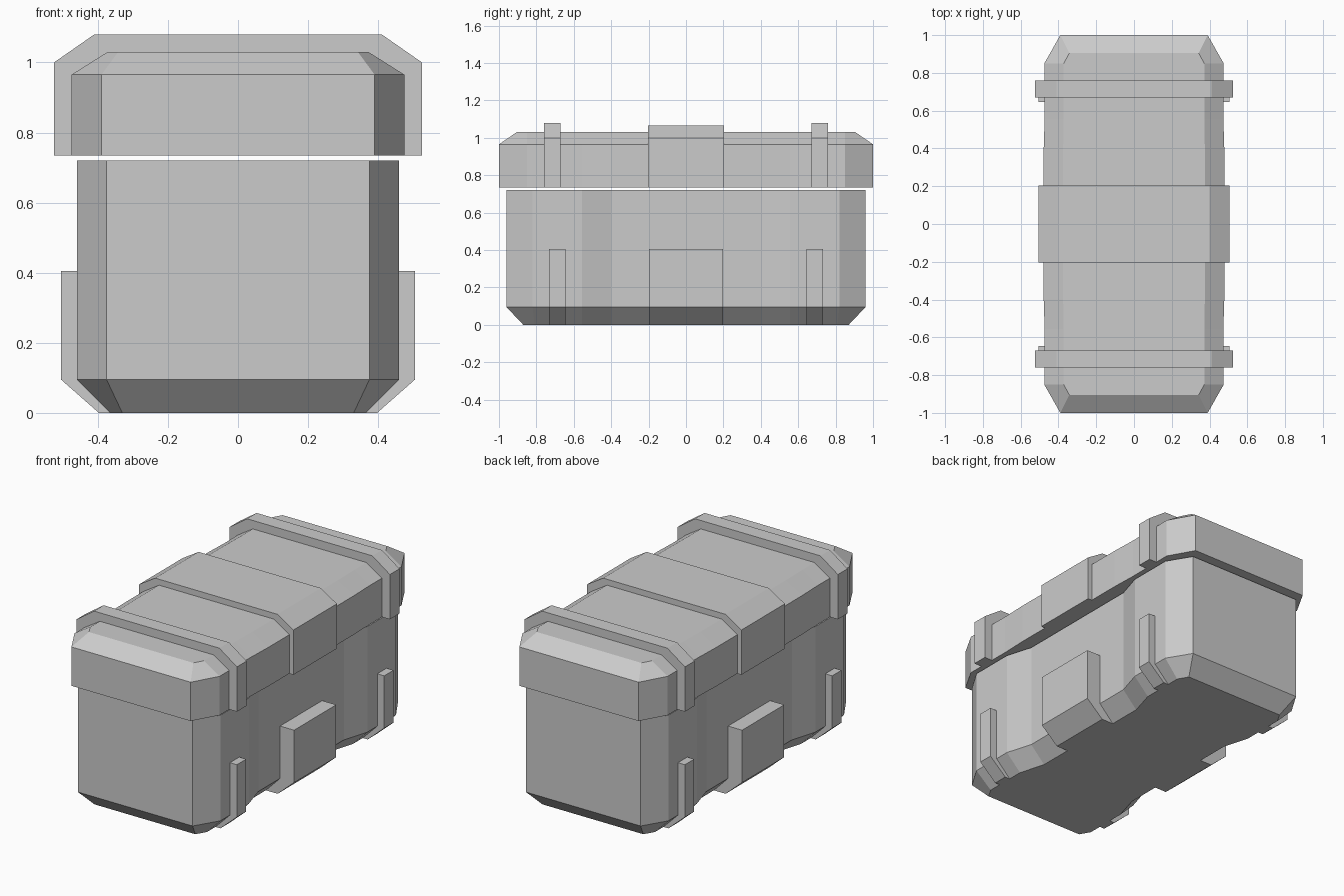
import bpy, bmesh

if "Cube" in bpy.data.objects:
    bpy.data.objects.remove(bpy.data.objects["Cube"])


def make_object(name, verts, faces):
    me = bpy.data.meshes.new(name)
    me.from_pydata(verts, [], faces)
    bm = bmesh.new()
    bm.from_mesh(me)
    bmesh.ops.recalc_face_normals(bm, faces=bm.faces)
    bm.to_mesh(me)
    bm.free()
    ob = bpy.data.objects.new(name, me)
    bpy.context.collection.objects.link(ob)
    return ob


def ring(quarter):
    """Full outline from its +x +y quarter, listed from side middle to end."""
    right = [(x, -y) for x, y in reversed(quarter)] + quarter
    return right + [(-x, y) for x, y in reversed(right)]


def loft(name, levels):
    """Closed solid through stacked (z, quarter outline) levels."""
    rings = [[(x, y, z) for x, y in ring(q)] for z, q in levels]
    n = len(rings[0])
    faces = [list(range(n))[::-1], [(len(rings) - 1) * n + i for i in range(n)]]
    for k in range(len(rings) - 1):
        for i in range(n):
            j = (i + 1) % n
            faces.append([k * n + i, k * n + j, (k + 1) * n + j, (k + 1) * n + i])
    return make_object(name, [v for r in rings for v in r], faces)


def prism(name, profile, y0, y1):
    """Extrude an x-z profile along y."""
    n = len(profile)
    verts = [(x, y, z) for y in (y0, y1) for x, z in profile]
    faces = [list(range(n)), list(range(2 * n - 1, n - 1, -1))]
    faces += [[i, (i + 1) % n, n + (i + 1) % n, n + i] for i in range(n)]
    return make_object(name, verts, faces)


# Case body: waisted sides, chamfered corners and bottom edge
wall = [(0.413, 0.40), (0.46, 0.555), (0.46, 0.82), (0.375, 0.96)]
base = [(0.32, 0.40), (0.365, 0.555), (0.365, 0.81), (0.33, 0.87)]
loft("case_body", [(0, base), (0.095, wall), (0.72, wall)])

# Lid: chamfered corners and top edge
rim = [(0.478, 0.40), (0.473, 0.555), (0.475, 0.85), (0.39, 1.0)]
crown = [(0.375, 0.40), (0.372, 0.555), (0.372, 0.85), (0.342, 0.905)]
loft("lid", [(0.735, rim), (0.965, rim), (1.03, crown)])


def lid_band(name, half, flat, top, y0, y1):
    side = [(half, 0.735), (half, 1.0), (flat, top)]
    prism(name, side + [(-x, z) for x, z in reversed(side)], y0, y1)


# Raised bands over the lid
lid_band("lid_centre_band", 0.505, 0.40, 1.065, -0.203, 0.203)
for tag, s in (("front", -1), ("back", 1)):
    lid_band("lid_rib_" + tag, 0.525, 0.41, 1.08, s * 0.67, s * 0.76)

# Side pads on the body
pad = [(0.30, 0), (0.397, 0), (0.505, 0.095), (0.505, 0.405), (0.30, 0.405)]
for side, sx in (("left", -1), ("right", 1)):
    prof = [(sx * x, z) for x, z in pad]
    prism("body_pad_" + side, prof, -0.197, 0.197)
    for tag, s in (("front", -1), ("back", 1)):
        prism(f"body_rib_{tag}_{side}", prof, s * 0.645, s * 0.732)
